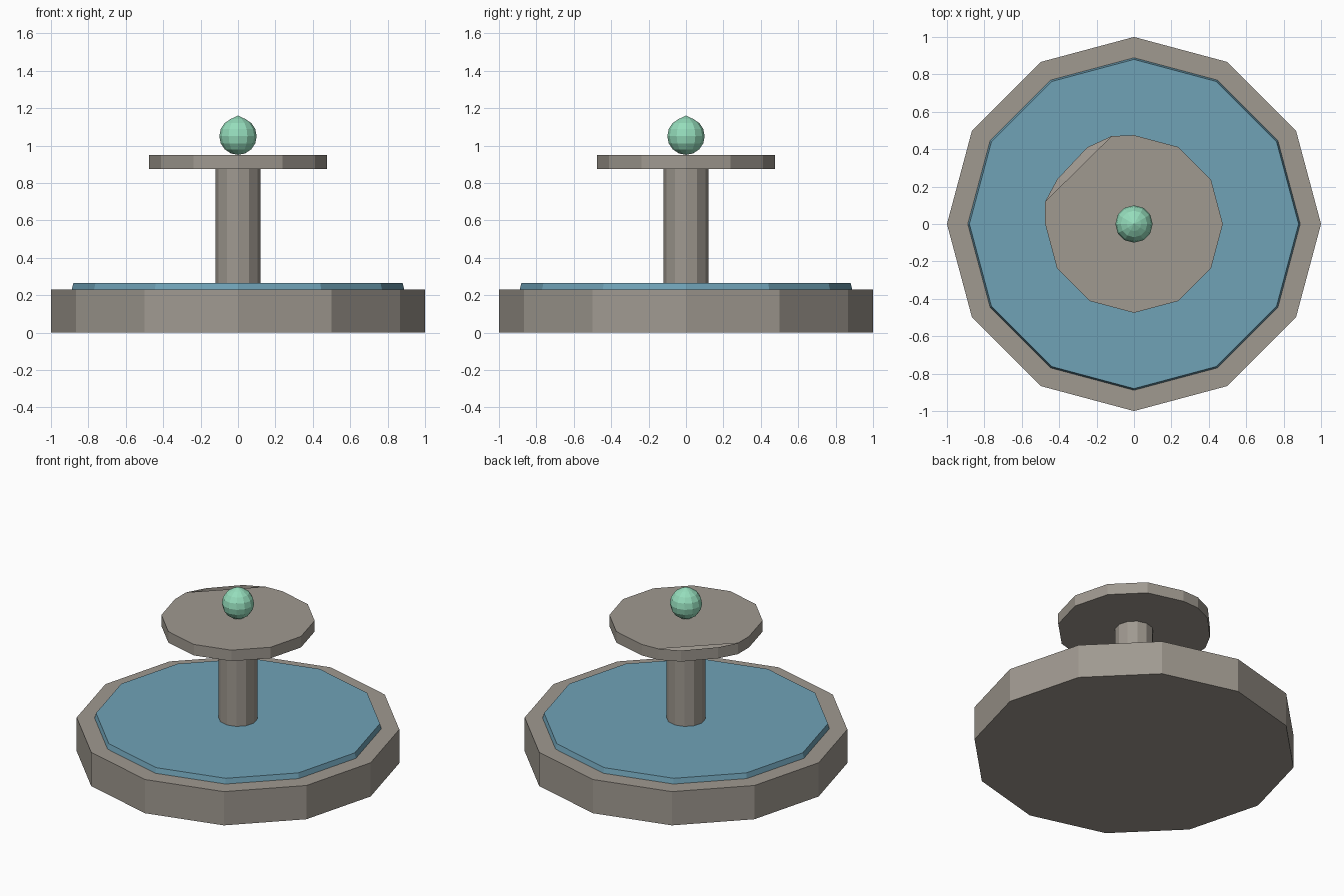
import bpy, bmesh
from math import cos, sin, radians

cube = bpy.data.objects.get("Cube")
if cube:
    bpy.data.objects.remove(cube, do_unlink=True)


def material(name, colour):
    m = bpy.data.materials.new(name)
    m.use_nodes = True
    m.diffuse_color = (*colour, 1)
    m.node_tree.nodes["Principled BSDF"].inputs["Base Color"].default_value = (*colour, 1)
    return m


stone = material("warm grey stone", (0.35, 0.32, 0.28))
water_blue = material("water blue", (0.16, 0.36, 0.47))
mint = material("mint green", (0.30, 0.72, 0.50))


def add_object(name, bm, mat):
    mesh = bpy.data.meshes.new(name)
    bm.to_mesh(mesh)
    bm.free()
    mesh.materials.append(mat)
    obj = bpy.data.objects.new(name, mesh)
    bpy.context.collection.objects.link(obj)
    return obj


def prism(name, r_low, r_high, z0, z1, mat, sides=12):
    """Closed upright prism with a corner on the +x axis."""
    bm = bmesh.new()
    rings = []
    for r, z in ((r_low, z0), (r_high, z1)):
        rings.append([bm.verts.new((r * cos(radians(360 * i / sides)),
                                    r * sin(radians(360 * i / sides)), z))
                      for i in range(sides)])
    low, high = rings
    bm.faces.new(low[::-1])
    bm.faces.new(high)
    for i in range(sides):
        j = (i + 1) % sides
        bm.faces.new((low[i], low[j], high[j], high[i]))
    return add_object(name, bm, mat)


# Basin, water and column
prism("basin", 1.0, 1.0, 0, 0.23, stone)
prism("water", 0.89, 0.88, 0.225, 0.265, water_blue)
prism("column", 0.12, 0.12, 0.26, 0.89, stone)

# Upper dish: a flat disc whose back right sector is broken down into a slope
Z0, Z1, R = 0.875, 0.95, 0.475
broken_rim = [(-0.12, 0.47), (-0.25, 0.41), (-0.41, 0.24), (-0.475, 0.12)]
lip = [(0.1, 0.38), (-0.13, 0.2), (-0.2, 0.05), (-0.26, -0.13)]
whole_rim = [(R * cos(radians(a)), R * sin(radians(a))) for a in range(180, 451, 30)]

bm = bmesh.new()
outline = broken_rim + whole_rim
bottom = [bm.verts.new((x, y, Z0)) for x, y in outline]
top = [bm.verts.new((x, y, Z1)) for x, y in outline]
lip_verts = [bm.verts.new((x, y, Z1)) for x, y in lip]
slope_foot = [bm.verts.new((x, y, Z0 + 0.01)) for x, y in broken_rim]
bm.faces.new(bottom[::-1])
for i in range(len(outline)):
    j = (i + 1) % len(outline)
    bm.faces.new((bottom[i], bottom[j], top[j], top[i]))
deck = bm.faces.new([top[0]] + lip_verts + top[3:])
slopes = [bm.faces.new((lip_verts[i], slope_foot[i], slope_foot[i + 1], lip_verts[i + 1]))
          for i in range(3)]
# Ends of the broken sector
bm.faces.new((top[0], slope_foot[0], lip_verts[0]))
bm.faces.new((top[3], lip_verts[3], slope_foot[3]))
bmesh.ops.triangulate(bm, faces=[deck] + slopes)
add_object("upper_dish", bm, stone)

# Finial ball resting on the dish
bm = bmesh.new()
bmesh.ops.create_uvsphere(bm, u_segments=12, v_segments=8, radius=0.1)
bmesh.ops.translate(bm, verts=bm.verts, vec=(0, 0, 1.05))
for v in bm.verts:
    if v.co.z > 1.149:
        v.co.z = 1.16
add_object("finial_ball", bm, mint)
